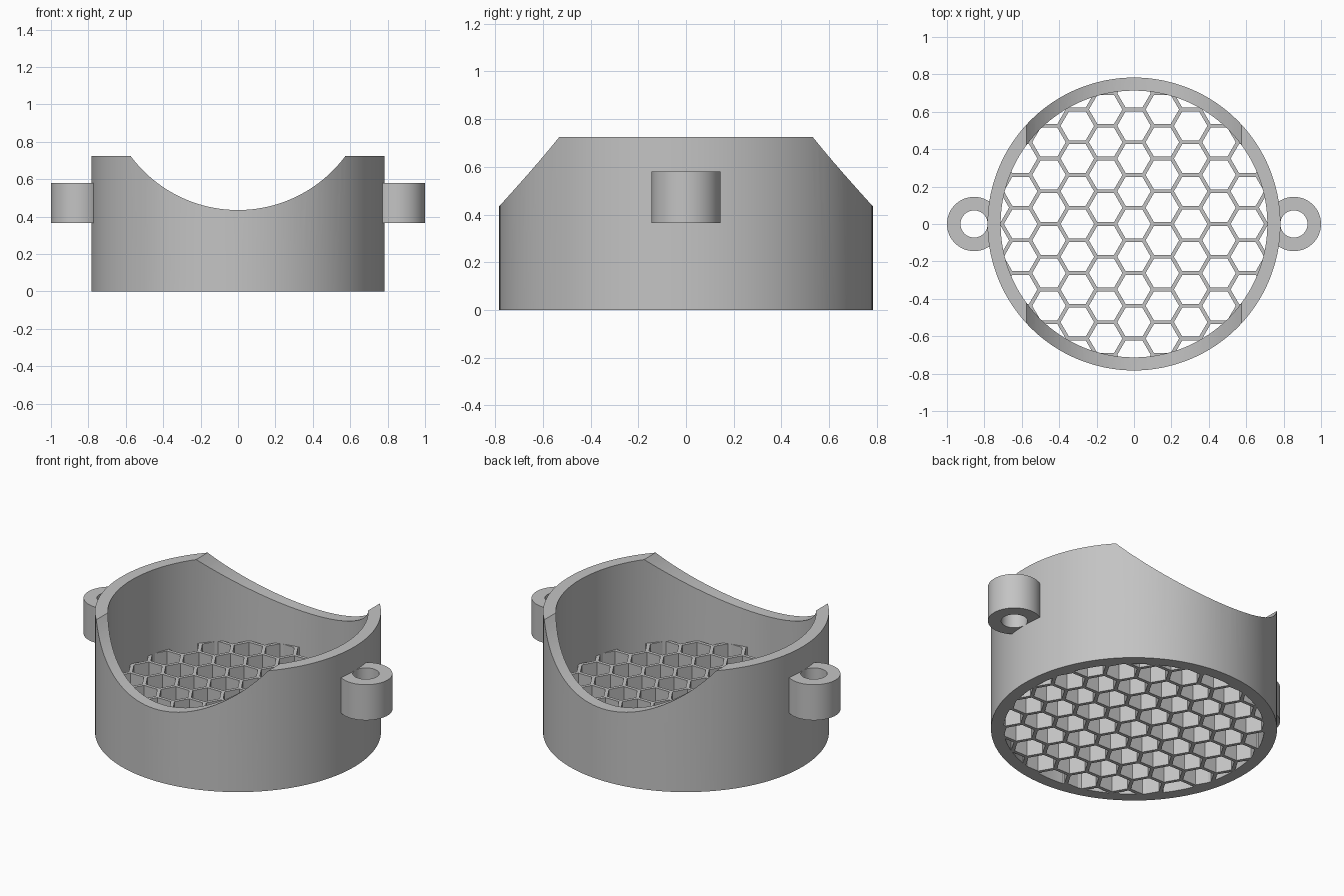
import bpy, math

if "Cube" in bpy.data.objects:
    bpy.data.objects.remove(bpy.data.objects["Cube"])

OUTER, INNER, HEIGHT = 0.783, 0.713, 0.725
GRID_TOP = 0.217
CELL, HOLE = 0.101, 0.0895   # hexagon pitch and opening circumradii

grey = bpy.data.materials.new("light grey")
grey.use_nodes = True
grey.diffuse_color = (0.55, 0.55, 0.55, 1)
grey.node_tree.nodes["Principled BSDF"].inputs["Base Color"].default_value = (0.55, 0.55, 0.55, 1)


def prism(name, radius, z0, z1, sides, x=0, y=0):
    bpy.ops.mesh.primitive_cylinder_add(vertices=sides, radius=radius, depth=z1 - z0,
                                        location=(x, y, (z0 + z1) / 2))
    ob = bpy.context.object
    ob.name = name
    ob.data.materials.append(grey)
    return ob


def cut(ob, cutter):
    mod = ob.modifiers.new("cut", 'BOOLEAN')
    mod.operation, mod.solver, mod.object = 'DIFFERENCE', 'EXACT', cutter
    bpy.context.view_layer.objects.active = ob
    bpy.ops.object.modifier_apply(modifier=mod.name)
    bpy.data.objects.remove(cutter)


def smooth(ob):
    bpy.ops.object.select_all(action='DESELECT')
    ob.select_set(True)
    bpy.context.view_layer.objects.active = ob
    bpy.ops.object.shade_smooth_by_angle(angle=math.radians(30))


# Round wall with a cylindrical saddle scooped out front to back
wall = prism("wall", OUTER, 0, HEIGHT, 128)
cut(wall, prism("bore", INNER, -0.2, HEIGHT + 0.2, 128))
saddle = prism("saddle", 0.715, -1, 1, 128)
saddle.rotation_euler.x = math.pi / 2
saddle.location = (0, 0, 1.15)
bpy.context.view_layer.update()
cut(wall, saddle)
smooth(wall)

# Honeycomb floor grid
grid = prism("honeycomb_grid", INNER, 0, GRID_TOP, 128)
cells = []
for col in range(-5, 6):
    for row in range(-5, 6):
        x = col * 1.5 * CELL
        y = (row + 0.5 * (col % 2)) * math.sqrt(3) * CELL
        if math.hypot(x, y) < INNER + HOLE:
            cell = prism("cell", HOLE, -0.1, GRID_TOP + 0.1, 6, x, y)
            cell.rotation_euler.z = math.pi / 6
            cells.append(cell)
bpy.ops.object.select_all(action='DESELECT')
for cell in cells:
    cell.select_set(True)
bpy.context.view_layer.objects.active = cells[0]
bpy.ops.object.join()
cut(grid, bpy.context.object)

# Side lugs with vertical screw holes
for side, x in (("left", 0.855), ("right", -0.855)):
    lug = prism(side + "_lug", 0.145, 0.365, 0.58, 64, x)
    cut(lug, prism("lug_hole", 0.0725, 0.2, 0.8, 48, x))
    cut(lug, prism("lug_trim", OUTER - 0.03, 0.2, 0.8, 128))
    smooth(lug)
